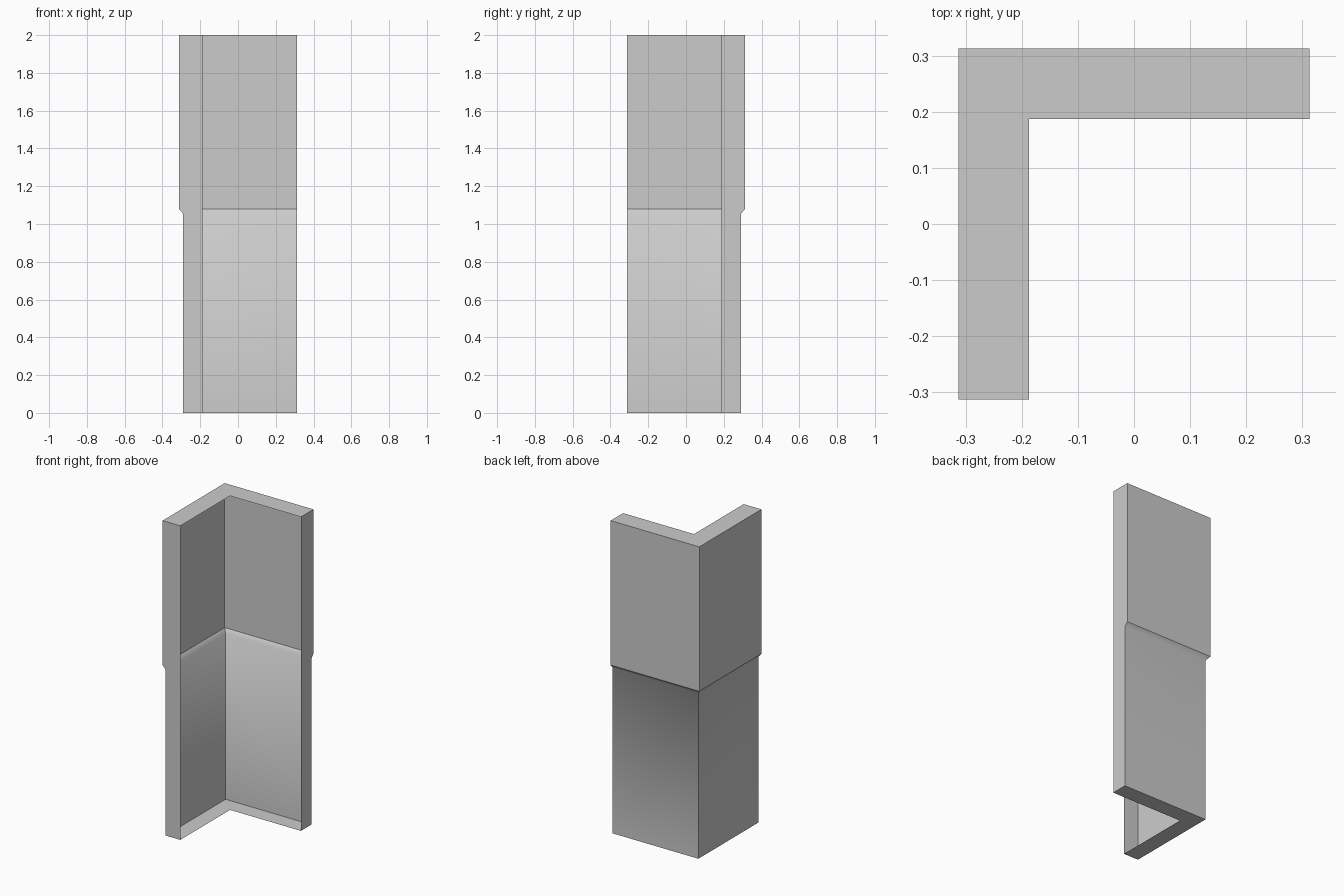
import bpy
import bmesh

cube = bpy.data.objects.get("Cube")
if cube:
    bpy.data.objects.remove(cube, do_unlink=True)

grey = bpy.data.materials.new("plain_grey")
grey.use_nodes = True
colour = (0.6, 0.6, 0.6, 1)
grey.diffuse_color = colour
grey.node_tree.nodes["Principled BSDF"].inputs["Base Color"].default_value = colour

END = 0.3125      # where both wings stop
INNER = 0.1875    # inner line of the wings
STEP_LOW, STEP_HIGH, TOP = 1.055, 1.08, 2.0
# outer wall profile: (offset from centre, height)
PROFILE = [(0.2915, 0), (0.2915, STEP_LOW), (END, STEP_HIGH), (END, TOP)]

bm = bmesh.new()


def outer_row(o, z):
    return [bm.verts.new(p) for p in ((END, o, z), (-o, o, z), (-o, -END, z))]


def inner_row(z):
    return [bm.verts.new(p) for p in ((-INNER, -END, z), (-INNER, INNER, z), (END, INNER, z))]


rows = [outer_row(o, z) for o, z in PROFILE]
bottom_in, top_in = inner_row(0), inner_row(TOP)

# outer walls with the step; the hollow inner side stays open
for low, high in zip(rows, rows[1:]):
    for i in range(2):
        bm.faces.new((low[i], low[i + 1], high[i + 1], high[i]))

# L-shaped top and bottom
bm.faces.new(rows[-1] + top_in)
bm.faces.new(list(reversed(rows[0] + bottom_in)))

# end caps of the two wings
bm.faces.new([r[0] for r in rows] + [top_in[2], bottom_in[2]])
bm.faces.new([bottom_in[0], top_in[0]] + [r[2] for r in reversed(rows)])

# smooth only across the lower bend of the step
for f in bm.faces:
    f.smooth = True
for e in bm.edges:
    at_bend = all(abs(v.co.z - STEP_LOW) < 0.001 for v in e.verts)
    e.smooth = at_bend

mesh = bpy.data.meshes.new("corner_wall")
bm.to_mesh(mesh)
bm.free()
mesh.materials.append(grey)
wall = bpy.data.objects.new("corner_wall", mesh)
bpy.context.collection.objects.link(wall)
